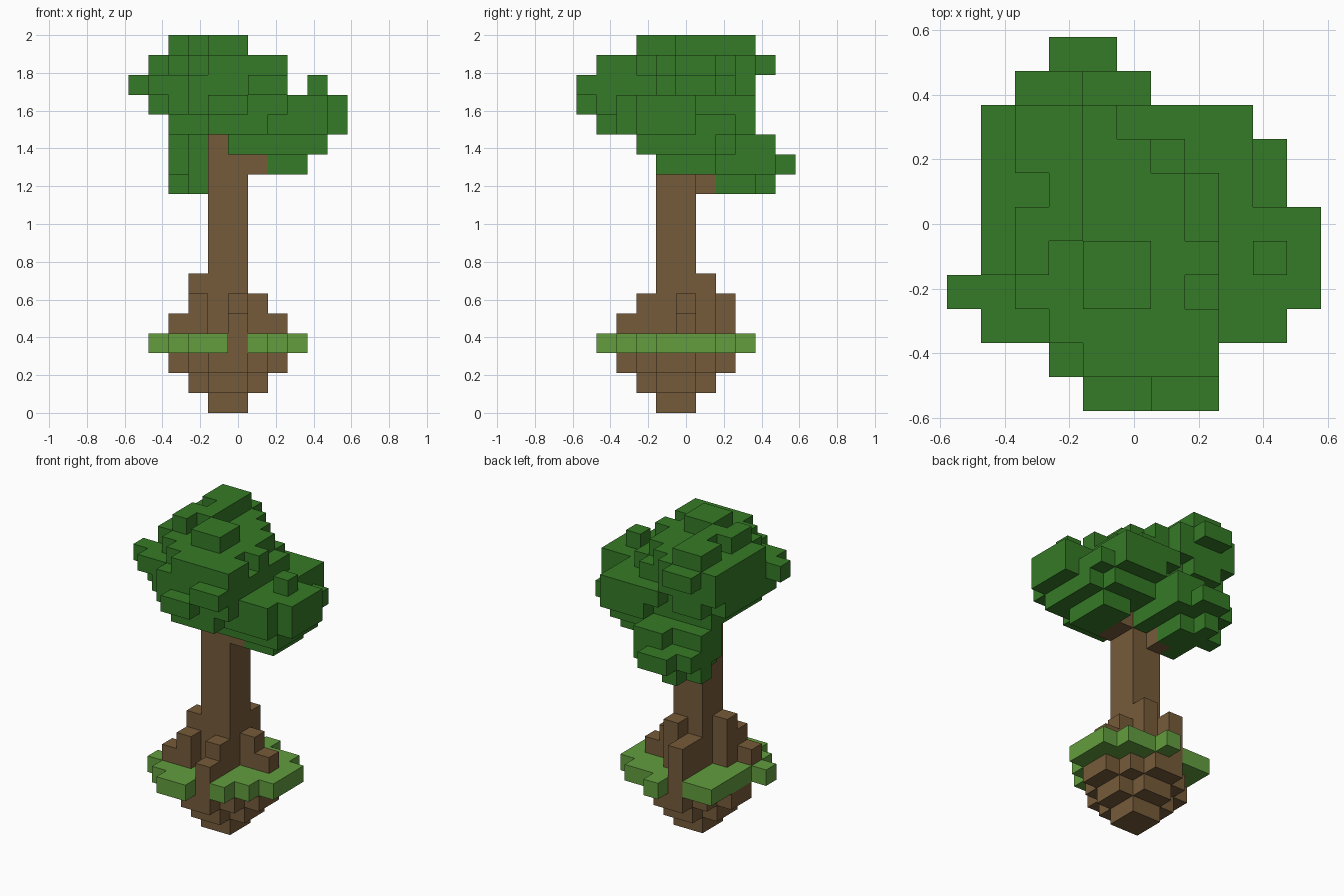
import bpy
import bmesh
from mathutils import Vector

if "Cube" in bpy.data.objects:
    bpy.data.objects.remove(bpy.data.objects["Cube"])

U = 2 / 19                      # size of one block
cells = {}                      # (i, j, k) -> part name


def fill(part, k0, k1, *rects):
    """Fill layers k0..k1 with inclusive block rectangles (i0, i1, j0, j1)."""
    for i0, i1, j0, j1 in rects:
        for i in range(i0, i1 + 1):
            for j in range(j0, j1 + 1):
                for k in range(k0, k1 + 1):
                    cells.setdefault((i, j, k), part)


def diamond(part, k, n):
    """Fill one layer with a stepped diamond around the trunk."""
    for i in range(11):
        for j in range(11):
            if abs(i - 4.5) + abs(j - 4.5) <= n + 1:
                cells.setdefault((i, j, k), part)


# Trunk with two short branch stubs
fill("trunk", 0, 12, (4, 5, 4, 5))
fill("trunk", 13, 13, (4, 4, 4, 5))
fill("trunk", 11, 11, (4, 4, 6, 6))
fill("trunk", 12, 12, (6, 6, 4, 5))

# Root ball below the grass, and roots climbing the trunk
for k in range(3):
    diamond("root_ball", k, k)
fill("roots", 2, 4, (5, 5, 2, 2), (7, 7, 5, 5))
fill("roots", 4, 4, (2, 2, 3, 3))
fill("roots", 3, 5, (5, 5, 3, 3), (6, 6, 5, 5), (4, 4, 7, 7), (4, 4, 6, 6))
fill("roots", 4, 5, (3, 3, 3, 3))
fill("roots", 3, 6, (3, 3, 4, 4), (5, 5, 6, 6))

# Grass patches between the roots
fill("grass", 3, 3, (1, 1, 3, 3), (2, 4, 2, 3), (3, 4, 1, 1), (2, 3, 4, 7))
fill("grass", 3, 3, (6, 6, 2, 7), (7, 7, 3, 7), (8, 8, 4, 6), (5, 5, 7, 8))

# Back leaf cluster
fill("back_leaves", 11, 11, (3, 4, 7, 8), (2, 2, 8, 8), (3, 3, 9, 9), (3, 3, 6, 6))
fill("back_leaves", 12, 12, (3, 5, 6, 9), (2, 2, 7, 9), (3, 4, 10, 10))
fill("back_leaves", 13, 13, (3, 5, 6, 8), (2, 2, 7, 8), (4, 5, 9, 9))

# Right leaf cluster
fill("right_leaves", 12, 12, (7, 8, 4, 6))
fill("right_leaves", 13, 13, (5, 8, 3, 6), (9, 9, 3, 6), (6, 8, 7, 7))
fill("right_leaves", 14, 14, (6, 9, 2, 7), (10, 10, 3, 5), (6, 8, 8, 8))
fill("right_leaves", 15, 15, (8, 9, 2, 5), (8, 8, 6, 8), (10, 10, 3, 5), (5, 7, 8, 8))
fill("right_leaves", 16, 16, (9, 9, 4, 4))

# Main crown
fill("crown", 14, 14, (2, 6, 3, 7), (4, 6, 1, 2))
fill("crown", 15, 15, (1, 1, 3, 7), (2, 7, 2, 7), (2, 3, 8, 8), (3, 7, 1, 1),
     (4, 5, 0, 0))
fill("crown", 16, 16, (0, 0, 3, 3), (1, 1, 2, 8), (2, 6, 2, 7), (7, 7, 2, 6),
     (2, 4, 8, 8), (3, 7, 1, 1), (6, 7, 0, 0))
fill("crown", 17, 17, (1, 1, 4, 8), (2, 4, 3, 8), (5, 5, 3, 7), (6, 6, 3, 6),
     (3, 6, 2, 2), (4, 6, 1, 1), (7, 7, 1, 2), (7, 7, 4, 4), (2, 3, 9, 9))
fill("crown", 18, 18, (2, 3, 7, 8), (3, 3, 5, 6), (2, 2, 4, 5), (4, 5, 3, 4))


def material(name, color):
    m = bpy.data.materials.new(name)
    m.diffuse_color = (*color, 1)
    m.use_nodes = True
    m.node_tree.nodes["Principled BSDF"].inputs["Base Color"].default_value = m.diffuse_color
    return m


bark = material("bark brown", (0.180, 0.104, 0.042))
leaf = material("leaf green", (0.036, 0.195, 0.020))
turf = material("grass green", (0.125, 0.340, 0.049))
part_materials = {"trunk": bark, "root_ball": bark, "roots": bark, "grass": turf,
                  "back_leaves": leaf, "right_leaves": leaf, "crown": leaf}


def build(part, mat):
    """Make the outer faces of all blocks of one part."""
    bm = bmesh.new()
    for cell, owner in cells.items():
        if owner != part:
            continue
        c = Vector(cell) + Vector((-5, -5, 0.5))
        for axis in range(3):
            for sign in (-1, 1):
                n = Vector((0, 0, 0))
                n[axis] = sign
                if tuple(int(a + b) for a, b in zip(cell, n)) in cells:
                    continue
                u = Vector((0, 0, 0))
                u[(axis + 1) % 3] = 0.5
                v = n.cross(u)
                m = c + n * 0.5
                bm.faces.new([bm.verts.new(p * U) for p in
                              (m - u - v, m + u - v, m + u + v, m - u + v)])
    bmesh.ops.remove_doubles(bm, verts=bm.verts, dist=0.001)
    mesh = bpy.data.meshes.new(part)
    bm.to_mesh(mesh)
    bm.free()
    mesh.materials.append(mat)
    bpy.context.collection.objects.link(bpy.data.objects.new(part, mesh))


for part, mat in part_materials.items():
    build(part, mat)
